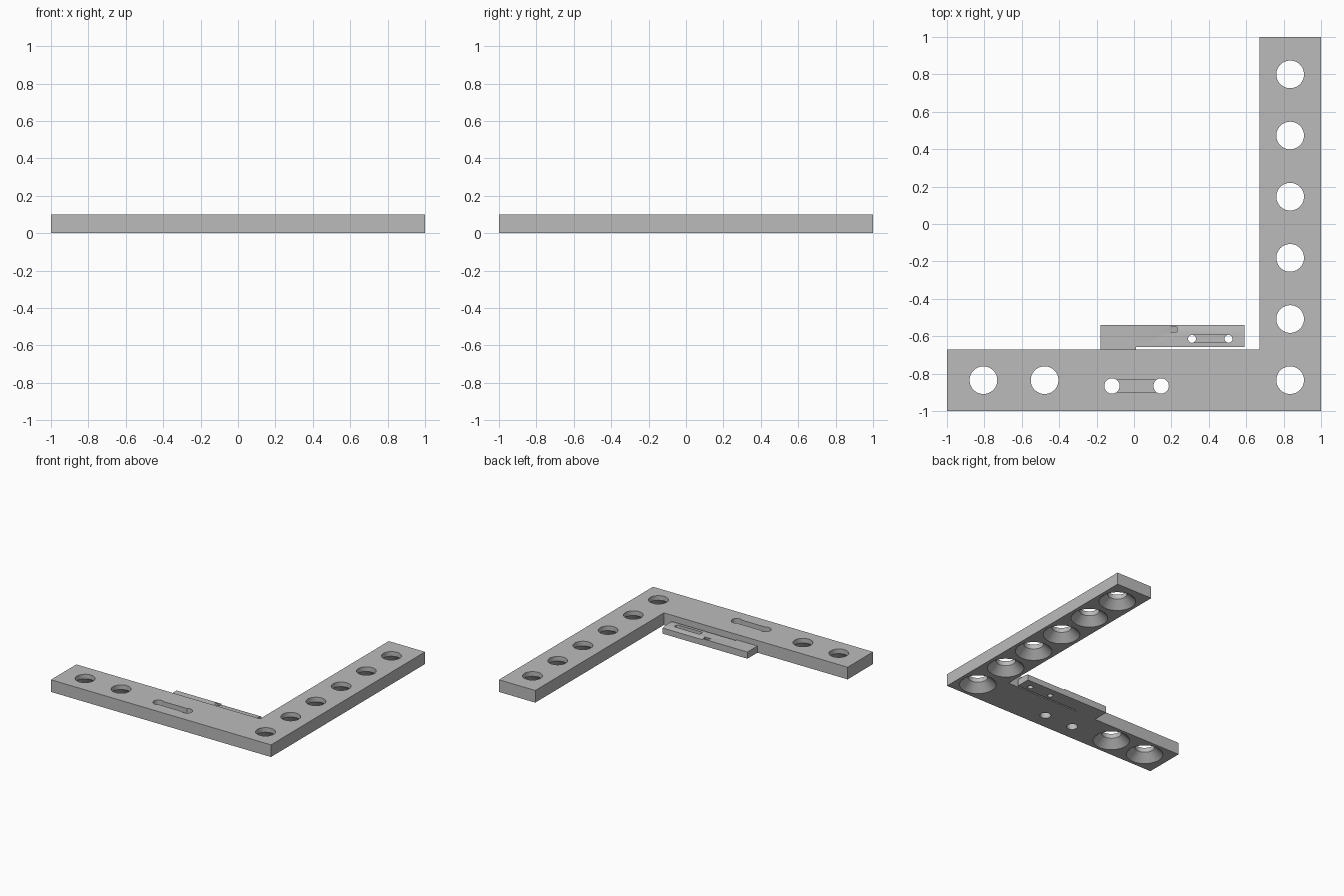
import bpy, bmesh
from mathutils import Vector

if "Cube" in bpy.data.objects:
    bpy.data.objects.remove(bpy.data.objects["Cube"], do_unlink=True)

grey = bpy.data.materials.new("plain grey")
grey.use_nodes = True
colour = (0.5, 0.5, 0.5, 1)
grey.diffuse_color = colour
grey.node_tree.nodes["Principled BSDF"].inputs["Base Color"].default_value = colour


def add_object(name, bm):
    bmesh.ops.recalc_face_normals(bm, faces=bm.faces)
    mesh = bpy.data.meshes.new(name)
    bm.to_mesh(mesh)
    bm.free()
    mesh.materials.append(grey)
    obj = bpy.data.objects.new(name, mesh)
    bpy.context.collection.objects.link(obj)
    return obj


def prism(name, outline, offset):
    """Extrude a closed outline of 3D points along an offset."""
    bm = bmesh.new()
    face = bm.faces.new([bm.verts.new(p) for p in outline])
    out = bmesh.ops.extrude_face_region(bm, geom=[face])
    verts = [g for g in out["geom"] if isinstance(g, bmesh.types.BMVert)]
    bmesh.ops.translate(bm, verts=verts, vec=Vector(offset))
    return add_object(name, bm)


def plate(name, points, z0, z1):
    return prism(name, [(x, y, z0) for x, y in points], (0, 0, z1 - z0))


def box(name, x0, x1, y0, y1, z0, z1):
    return plate(name, [(x0, y0), (x1, y0), (x1, y1), (x0, y1)], z0, z1)


def cone(x, y, r0, r1, z0, z1):
    bm = bmesh.new()
    bmesh.ops.create_cone(bm, cap_ends=True, segments=48, radius1=r0,
                          radius2=r1, depth=z1 - z0)
    bmesh.ops.translate(bm, verts=bm.verts, vec=(x, y, (z0 + z1) / 2))
    return add_object("hole_cutter", bm)


def cut(target, cutter):
    mod = target.modifiers.new("cut", 'BOOLEAN')
    mod.operation = 'DIFFERENCE'
    mod.solver = 'EXACT'
    mod.object = cutter
    cutter.hide_render = True
    bpy.context.view_layer.objects.active = target
    bpy.ops.object.modifier_apply(modifier=mod.name)
    bpy.data.objects.remove(cutter, do_unlink=True)


def adjust_slot(target, x0, x1, y, hole, half_width, floor):
    """Shallow channel joining two through holes."""
    cut(target, box("slot_cutter", x0, x1, y - half_width, y + half_width, floor, 0.2))
    for x in (x0, x1):
        cut(target, cone(x, y, hole, hole, -0.1, 0.2))


# L-shaped frame
INNER, T = 0.67, 0.1
frame = plate("corner_frame", [(-1, -1), (1, -1), (1, 1), (INNER, 1),
                               (INNER, -INNER), (-1, -INNER)], 0, T)

# Countersunk mounting holes, wide side underneath
C, STEP, NECK, WIDE, NECK_Z = 0.835, 0.327, 0.074, 0.138, 0.062
centres = [(C, -C + i * STEP) for i in range(6)]
centres += [(-0.805, -C), (-0.478, -C)]
for x, y in centres:
    cut(frame, cone(x, y, NECK, NECK, -0.1, 0.2))
    grow = (WIDE - NECK) / NECK_Z * 0.02
    cut(frame, cone(x, y, WIDE + grow, NECK, -0.02, NECK_Z))
adjust_slot(frame, -0.118, 0.145, -0.866, 0.041, 0.032, 0.06)

# Thin spring arm, joined to the frame at its root
TOP, BACK = 0.055, -0.54
arm = plate("spring_arm", [(-0.18, -INNER), (0.01, -INNER), (0.01, -0.658),
                           (0.59, -0.658), (0.59, BACK), (-0.18, BACK)], 0, TOP)
adjust_slot(arm, 0.31, 0.505, -0.614, 0.021, 0.02, 0.025)

# Sloped strip along the arm's back edge, with a small notch at its end
cut(arm, prism("slope_cutter", [(0.23, -0.577, TOP), (0.23, BACK + 0.01, TOP - 0.01),
                                (0.23, BACK + 0.01, TOP + 0.02), (0.23, -0.577, TOP + 0.02)],
               (0.5, 0, 0)))
cut(arm, prism("notch_cutter", [(0.17, -0.577, TOP), (0.231, -0.577, TOP - 0.02),
                                (0.231, -0.577, TOP + 0.02), (0.17, -0.577, TOP + 0.02)],
               (0, 0.025, 0)))

for obj in (frame, arm):
    bpy.ops.object.select_all(action='DESELECT')
    obj.select_set(True)
    bpy.context.view_layer.objects.active = obj
    bpy.ops.object.shade_smooth_by_angle(angle=0.5)
